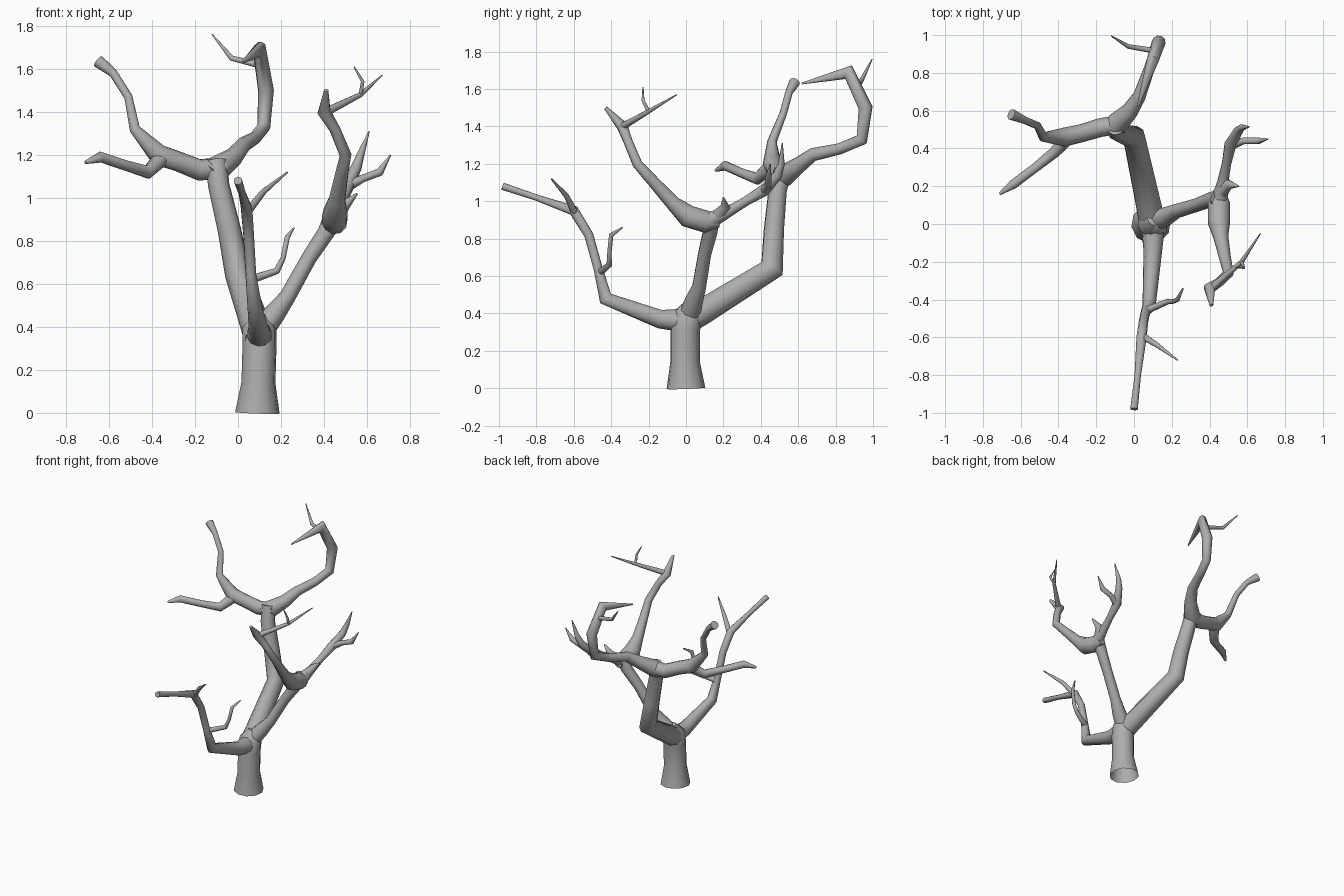
import bpy
import bmesh
import math
from mathutils import Vector

SIDES = 10
UNIT = 0.01  # branch paths are written in hundredths

default_cube = bpy.data.objects.get("Cube")
if default_cube:
    bpy.data.objects.remove(default_cube, do_unlink=True)


def make_material(name, colour):
    material = bpy.data.materials.new(name)
    material.use_nodes = True
    material.diffuse_color = colour
    shader = next(node for node in material.node_tree.nodes if node.type == "BSDF_PRINCIPLED")
    shader.inputs["Base Color"].default_value = colour
    shader.inputs["Roughness"].default_value = 0.8
    return material


bark = make_material("grey_bark", (0.42, 0.42, 0.42, 1))


def mitred_ring(bm, centre, radius, before, after, side):
    """Add one ring in the plane that halves the bend; return it with its side axis."""
    tangent = (before + after).normalized()
    side = (side - tangent * side.dot(tangent)).normalized()
    other = tangent.cross(side)
    bend = after - before
    bend = bend.normalized() if bend.length > UNIT else Vector()
    stretch = 1 / max(tangent.dot(before), 0.75) - 1
    ring = []
    for index in range(SIDES):
        angle = math.tau * index / SIDES
        offset = (side * math.cos(angle) + other * math.sin(angle)) * radius
        offset += bend * offset.dot(bend) * stretch
        ring.append(bm.verts.new(centre + offset))
    return ring, side


def branch(name, *path, open_start=False):
    """Sweep a tapering tube along points given as x, y, z, radius."""
    centres = [Vector(point[:3]) * UNIT for point in path]
    radii = [point[3] * UNIT for point in path]
    steps = [(b - a).normalized() for a, b in zip(centres, centres[1:])]
    befores = [steps[0]] + steps
    afters = steps + [steps[-1]]

    bm = bmesh.new()
    side = steps[0].orthogonal()
    rings = []
    for centre, radius, before, after in zip(centres, radii, befores, afters):
        ring, side = mitred_ring(bm, centre, radius, before, after, side)
        rings.append(ring)
    for low, high in zip(rings, rings[1:]):
        for index in range(SIDES):
            following = (index + 1) % SIDES
            bm.faces.new((low[index], low[following], high[following], high[index]))
    bm.faces.new(rings[-1])
    if not open_start:
        bm.faces.new(reversed(rings[0]))
    bmesh.ops.recalc_face_normals(bm, faces=bm.faces)

    mesh = bpy.data.meshes.new(name)
    bm.to_mesh(mesh)
    bm.free()
    mesh.materials.append(bark)
    tube = bpy.data.objects.new(name, mesh)
    bpy.context.collection.objects.link(tube)
    bpy.ops.object.select_all(action="DESELECT")
    tube.select_set(True)
    bpy.context.view_layer.objects.active = tube
    bpy.ops.object.shade_smooth_by_angle(angle=math.radians(60))


# Trunk, flared at the open foot
branch("trunk", (9, 0, 0, 10.5), (9.5, -.5, 14, 8), (10, -.5, 31, 8),
       (10, 1, 39, 8), (11, 3, 45, 4), open_start=True)

# Back limb and its two boughs
branch("back_limb", (10, -3, 34, 7), (8, 9, 41, 7), (0, 46, 64, 6),
       (-4, 47, 85, 5.5), (-9, 49, 106, 5), (-10, 52, 117, 5))
branch("back_bough", (-13, 50, 111, 5), (-9, 53, 114, 6), (-2, 60, 119, 4.5),
       (3, 68, 125, 3.5), (8, 82, 128, 3), (12, 94, 133, 3),
       (13, 96, 150, 3.7), (10, 87, 169, 3.2), (2, 62, 163, .5))
branch("back_bough_twig", (9, 92, 162, 1.5), (-3, 94, 165, 1.2), (-12, 99.5, 176, .3))
branch("right_bough", (-6, 53, 114, 5), (-18, 51, 113, 5), (-28, 48, 117, 4.8),
       (-37, 46, 120, 5), (-48, 46, 132, 2.5), (-51, 52, 147, 2),
       (-58, 55, 158, 2), (-65, 58, 163.5, 3))
branch("right_bough_fork", (-35, 46, 119, 4), (-42, 38, 112, 3), (-52, 30, 115, 2.5),
       (-64, 21, 119, 2.5), (-71, 16, 116.5, .8))

# Left limb, which swells where it divides
branch("left_limb", (9, 1, 36, 6), (17, 4, 46, 5), (23, 7, 54, 3.8),
       (33, 10, 72, 3.6), (41, 13, 84, 4), (45, 13, 92, 5))
branch("left_front_bough", (45, 18, 89, 3), (45, 11, 89, 6), (45, 1, 92, 6),
       (46, -7, 99, 4), (48, -17, 110, 3.2), (50, -26, 120, 2.7),
       (45, -31, 132, 2.5), (40, -34, 140, 3), (41, -43, 150, 1))
branch("left_front_twig", (41, -34, 140, 2), (57, -20, 148, 1.2), (67, -5, 157, .3))
branch("left_front_twiglet", (57, -20, 148, 1), (58, -23, 154, .8), (54, -23, 161, .3))
branch("left_back_bough", (45, 11, 89, 5), (47, 22, 94, 3), (49, 32, 100, 2.5),
       (51, 42, 106, 3.2), (55, 49, 114, 2.5), (57, 51, 120, 1.8), (61, 51.5, 131, .3))
branch("left_back_twig", (52, 42, 106, 2.5), (58, 44, 109, 1.8),
       (66, 44, 112, 1.8), (71, 45, 120, .3))
branch("left_stub", (45, 15, 90, 4), (50, 21, 97, 2.5), (55.5, 20, 102, .4))

# Front limb and its twigs
branch("front_limb", (10, 4, 36, 7), (10, -14, 37, 5), (8, -43, 48, 3.5),
       (6, -47, 64, 2.5), (5, -52, 82, 2.5), (4, -60, 95, 2.7),
       (2, -80, 102, 1.7), (0, -98, 108, 2))
branch("front_lower_twig", (6, -46, 62, 2), (18, -41, 66, 1.5), (21, -41, 72, 1.2),
       (23, -40, 82, 1.2), (26, -34, 86, .4))
branch("front_upper_twig", (4, -59, 93, 2), (12, -64, 103, 1.4), (23, -72, 112, .4))
